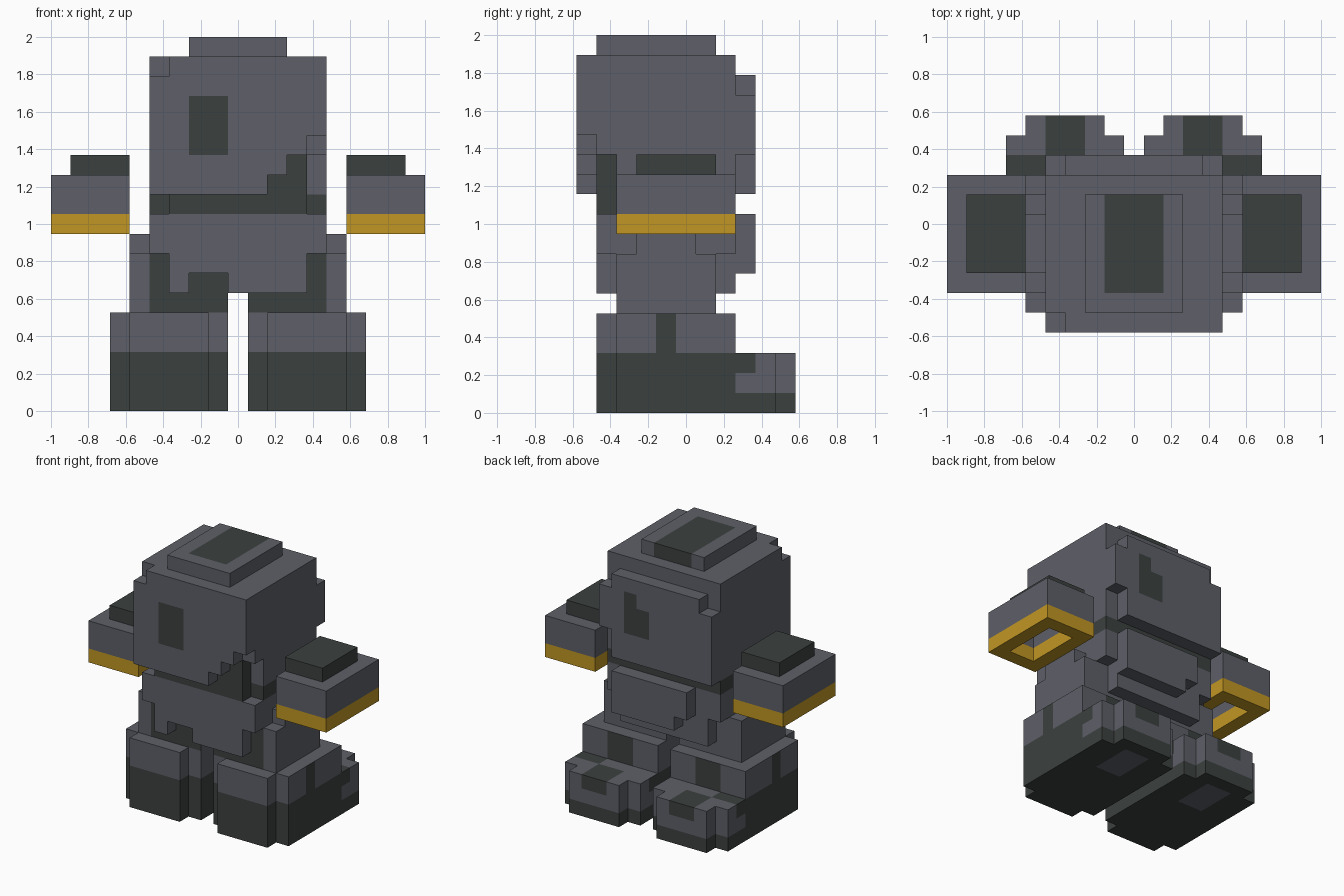
import bpy, bmesh, math
from mathutils import Vector

if "Cube" in bpy.data.objects:
    bpy.data.objects.remove(bpy.data.objects["Cube"])

U = 2 / 19  # size of one block


def colour(name, rgb):
    m = bpy.data.materials.new(name)
    m.diffuse_color = (*rgb, 1)
    m.use_nodes = True
    m.node_tree.nodes["Principled BSDF"].inputs["Base Color"].default_value = m.diffuse_color
    return m


MATS = [colour("steel_grey", (0.112, 0.117, 0.138)),
        colour("dark_slate", (0.044, 0.053, 0.050)),
        colour("gold", (0.533, 0.305, 0.017))]
GREY, DARK, GOLD = 0, 1, 2


def cells(boxes):
    """Block centres inside boxes (x0, x1, y0, y1, z0, z1)."""
    out = set()
    for x0, x1, y0, y1, z0, z1 in boxes:
        for i in range(round(x1 - x0)):
            for j in range(round(y1 - y0)):
                for k in range(round(z1 - z0)):
                    out.add((x0 + i + 0.5, y0 + j + 0.5, z0 + k + 0.5))
    return out


def part(name, boxes, cuts=(), rule=lambda p, n: GREY, mirror=False):
    """Outer skin of a block shape; rule picks the colour of each face."""
    solid = cells(boxes) - cells(cuts)
    if mirror:
        solid = {(-x, y, z) for x, y, z in solid}
    bm = bmesh.new()
    for c in solid:
        for axis in range(3):
            for s in (-1, 1):
                n = Vector((0, 0, 0))
                n[axis] = s
                if tuple(a + b for a, b in zip(c, n)) in solid:
                    continue
                a, b = Vector((0, 0, 0)), Vector((0, 0, 0))
                a[(axis + 1) % 3] = 0.5
                b[(axis + 2) % 3] = 0.5 * s
                p = Vector(c) + n / 2
                f = bm.faces.new([bm.verts.new((p + q) * U)
                                  for q in (-a - b, a - b, a + b, b - a)])
                f.material_index = rule(p, n)
    bmesh.ops.remove_doubles(bm, verts=bm.verts[:], dist=1e-4)
    bmesh.ops.dissolve_limit(bm, angle_limit=math.radians(1), verts=bm.verts[:],
                             edges=bm.edges[:], delimit={'MATERIAL'})
    me = bpy.data.meshes.new(name)
    bm.to_mesh(me)
    bm.free()
    for m in MATS:
        me.materials.append(m)
    bpy.context.collection.objects.link(bpy.data.objects.new(name, me))


# Helmet with face plate, rear plate, crest and dark neck band
def helmet_rule(p, n):
    if p.z < 11 and n.z == 0:
        return DARK
    if p.z > 18 and abs(p.x) < 1.5 and -3.5 < p.y < 1.6 and (n.z > 0 or n.y > 0):
        return DARK                                        # crest panel
    if n.y < 0 and p.y < -5 and -2.5 < p.x < -0.5 and 13 < p.z < 16:
        return DARK                                        # front window
    if n.y > 0 and p.y > 3 and 13 < p.z < 16 and (1.5 if p.z > 15 else 0.5) < p.x < 2.5:
        return DARK                                        # rear window
    if n.y < 0 and -5 < p.y < -4 and p.z < 13:
        return DARK                                        # behind broken face plate
    if n.x > 0 and -4.5 < p.y < -3.5 and p.x < 4 and p.z < 13:
        return DARK
    return GREY


part("helmet",
     [(-4.5, 4.5, -4.5, 2.5, 10, 18),
      (-4.5, 4.5, -5.5, -4.5, 11, 18),
      (-4.5, 4.5, 2.5, 3.5, 11, 17),
      (-2.5, 2.5, -4.5, 1.5, 18, 19)],
     [(-4.5, -3.5, -5.5, -4.5, 17, 18),
      (3.5, 4.5, -5.5, -4.5, 11, 14),
      (2.5, 3.5, -5.5, -4.5, 11, 13),
      (1.5, 2.5, -5.5, -4.5, 11, 12),
      (3.5, 4.5, -4.5, -3.5, 10, 13),
      (-4.5, -3.5, -4.5, -3.5, 10, 11),
      (3.5, 4.5, 2.5, 3.5, 16, 17),
      (-4.5, -3.5, 2.5, 3.5, 16, 17),
      (3.5, 4.5, 2.5, 3.5, 11, 13)],
     helmet_rule)

# Chest armour with ragged lower edge and back pack
part("chest_armour",
     [(-4.5, 4.5, -4.5, 2.5, 8, 10),
      (-3.5, 3.5, -4.5, -3.5, 6, 8),
      (-3.5, 3.5, 1.5, 2.5, 6, 8),
      (-2.5, 3.5, 2.5, 3.5, 7, 10)],
     [(-2.5, -0.5, -4.5, -3.5, 6, 7),
      (-2.5, -1.5, 2.5, 3.5, 7, 8)])


# Boots with dark soles and patches
def boot_rule(p, n):
    x = abs(p.x)
    mid = 2.5 < x < 4.5
    if n.z < 0:
        return GREY if mid and 1.5 < p.y < 4.5 else DARK
    if p.z < 1:
        return DARK
    if p.y > 2.5 and p.z <= 3:
        if n.z > 0:
            return DARK if (mid and p.y > 3.5) or (x > 4.5 and p.y < 3.5) else GREY
        if n.y > 0 and p.y > 5:
            return DARK if mid and p.z > 2 else GREY
        return DARK if p.y < 3.5 and p.z > 2 else GREY
    if p.z < 3:
        return DARK
    if n.x and -1.5 < p.y < -0.5:
        return DARK
    return DARK if n.y > 0 and mid else GREY


def leg_rule(p, n):
    return DARK if n.y < 0 and abs(p.x) < 4.5 else GREY


def gauntlet_rule(p, n):
    if p.z > 12 and not (n.z < 0):
        return DARK
    return GOLD if p.z < 10 else GREY


for side, flip in (("right", False), ("left", True)):
    part(side + "_boot",
         [(0.5, 6.5, -3.5, 2.5, 0, 5),
          (1.5, 5.5, -4.5, -3.5, 0, 5),
          (0.5, 6.5, 2.5, 4.5, 0, 3),
          (1.5, 5.5, 4.5, 5.5, 0, 3)],
         rule=boot_rule, mirror=flip)
    # Leg with raised hip guard
    part(side + "_leg",
         [(0.5, 5.5, -3.5, 1.5, 5, 8),
          (4.5, 5.5, -2.5, 0.5, 8, 9)],
         rule=leg_rule, mirror=flip)
    # Floating arm guard, hollow from below, with dark cap and gold cuff
    part(side + "_arm_guard",
         [(5.5, 9.5, -3.5, 2.5, 9, 12),
          (5.5, 8.5, -2.5, 1.5, 12, 13)],
         [(6.5, 8.5, -2.5, 1.5, 9, 12)],
         gauntlet_rule, flip)
